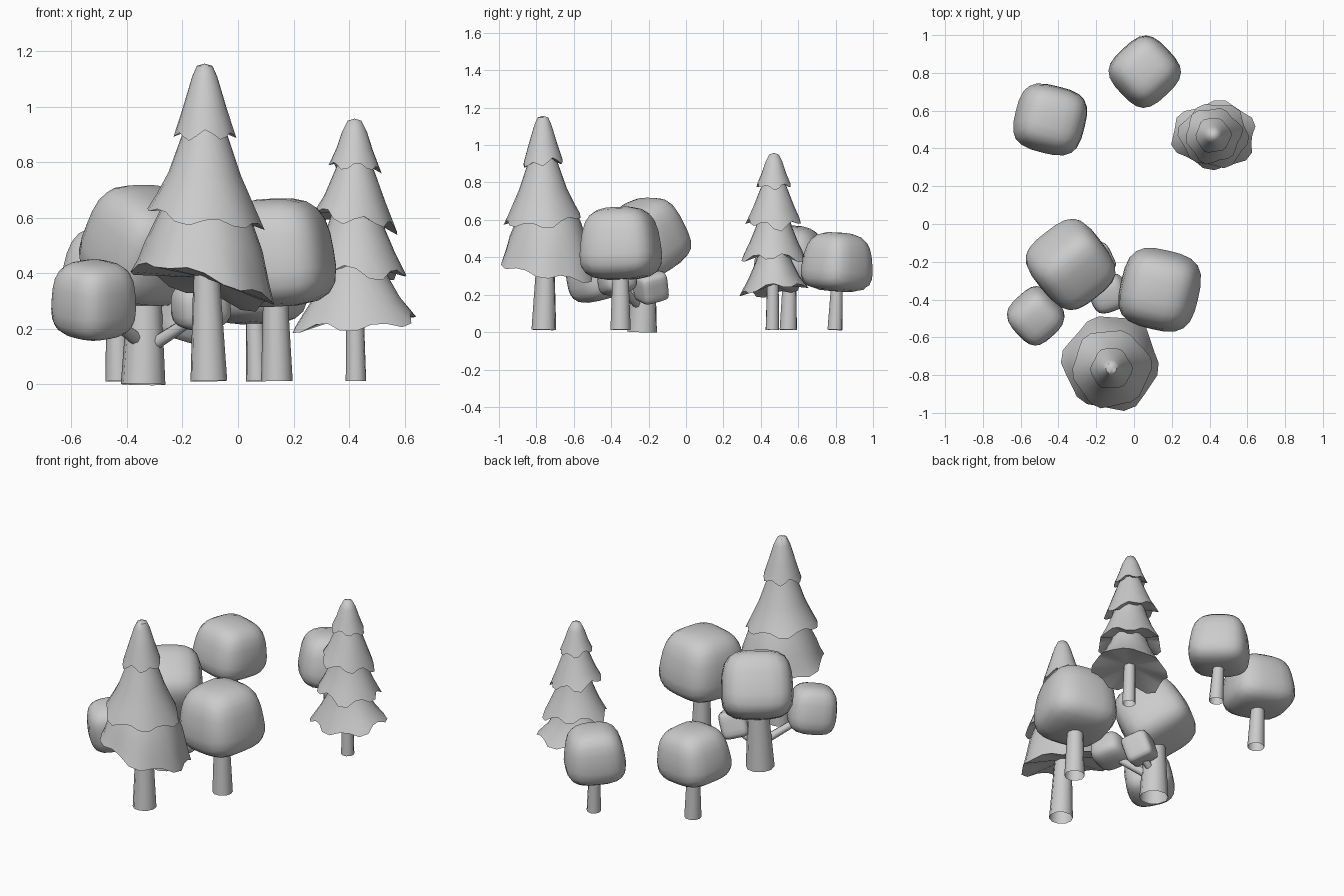
import bpy, bmesh, math, random
from mathutils import Vector, Euler

if "Cube" in bpy.data.objects:
    bpy.data.objects.remove(bpy.data.objects["Cube"])

random.seed(4)


def finish(bm, name, angle=50):
    bmesh.ops.recalc_face_normals(bm, faces=bm.faces)
    me = bpy.data.meshes.new(name)
    bm.to_mesh(me)
    bm.free()
    ob = bpy.data.objects.new(name, me)
    bpy.context.collection.objects.link(ob)
    bpy.ops.object.select_all(action='DESELECT')
    ob.select_set(True)
    bpy.context.view_layer.objects.active = ob
    bpy.ops.object.shade_smooth_by_angle(angle=math.radians(angle))
    return ob


def limb(name, p0, p1, r0, r1, sides=10):
    """Open tapered trunk or branch between two points."""
    p0, p1 = Vector(p0), Vector(p1)
    d = p1 - p0
    bm = bmesh.new()
    bmesh.ops.create_cone(bm, cap_ends=False, segments=sides,
                          radius1=r0, radius2=r1, depth=d.length)
    rot = d.to_track_quat('Z', 'Y')
    for v in bm.verts:
        v.co = rot @ v.co + (p0 + p1) / 2
    return finish(bm, name)


def foliage(name, centre, half, rot, taper=0.12, power=3.2):
    """Rounded block of leaves: a cube swelled to a super-ellipsoid."""
    bm = bmesh.new()
    bmesh.ops.create_cube(bm, size=2)
    bmesh.ops.subdivide_edges(bm, edges=bm.edges[:], cuts=5, use_grid_fill=True)
    e = Euler([math.radians(a) for a in rot])
    for v in bm.verts:
        n = sum(abs(c) ** power for c in v.co) ** (1 / power)
        c = v.co / n
        k = 1 - taper * c.z
        c = Vector((c.x * half[0] * k, c.y * half[1] * k, c.z * half[2]))
        c.rotate(e)
        v.co = c + Vector(centre)
    return finish(bm, name)


def tier(name, cx, cy, profile, tilt, sy=1.0, wave=0.015, peak=False, sides=24, ragged=0.05):
    """Ragged skirt of needles; the rim is tilted and wavy."""
    bm = bmesh.new()
    ph = random.uniform(0, 6)
    rings = []
    z0, z1 = profile[0][1], profile[-1][1]
    for r, z in profile:
        t = (z0 - z) / (z0 - z1)
        ring = []
        for i in range(sides):
            a = math.tau * i / sides
            w = math.sin(6 * a + ph) + 0.5 * math.sin(3 * a + 2 * ph)
            rr = r * (1 + ragged * t * t * w)
            x, y = rr * math.cos(a), rr * math.sin(a) * sy
            dz = t * t * (tilt[0] * x + tilt[1] * y - wave * w)
            ring.append(bm.verts.new((cx + x, cy + y, z + dz)))
        rings.append(ring)
    for a, b in zip(rings, rings[1:]):
        for i in range(sides):
            j = (i + 1) % sides
            bm.faces.new((a[i], a[j], b[j], b[i]))
    # rounded tip and hollowed underside
    top = bm.verts.new((cx, cy, z0 + (0.008 if peak else 0)))
    low = bm.verts.new((cx, cy, z1 + 0.03))
    for i in range(sides):
        j = (i + 1) % sides
        bm.faces.new((rings[0][j], rings[0][i], top))
        bm.faces.new((rings[-1][i], rings[-1][j], low))
    return finish(bm, name)


# large pine
limb("large_pine_trunk", (-0.105, -0.76, 0.012), (-0.115, -0.75, 0.45), 0.067, 0.045)
ax, ay = -0.12, -0.765
tier("large_pine_top", ax, ay, [(0.028, 1.148), (0.045, 1.11), (0.078, 1.0), (0.108, 0.905)],
     (0, 0.1), peak=True)
tier("large_pine_middle", ax, ay, [(0.06, 0.96), (0.085, 0.89), (0.13, 0.76), (0.17, 0.675), (0.205, 0.605)],
     (-0.15, 0.1))
tier("large_pine_bottom", ax - 0.002, -0.735, [(0.11, 0.72), (0.17, 0.6), (0.21, 0.5), (0.23, 0.42), (0.25, 0.355)],
     (-0.26, -0.15))

# small pine
limb("small_pine_trunk", (0.425, 0.462, 0.012), (0.42, 0.465, 0.35), 0.037, 0.03)
bx, by = 0.42, 0.47
tier("small_pine_top", bx, by, [(0.025, 0.95), (0.045, 0.91), (0.065, 0.85), (0.092, 0.785)],
     (-0.1, 0), wave=0.012, peak=True)
tier("small_pine_upper", bx, by, [(0.05, 0.82), (0.075, 0.76), (0.11, 0.67), (0.145, 0.595)],
     (-0.2, 0), wave=0.018, ragged=0.07)
tier("small_pine_lower", bx + 0.005, by, [(0.08, 0.64), (0.105, 0.56), (0.14, 0.48), (0.18, 0.405)],
     (-0.05, 0), 0.93, wave=0.02, ragged=0.07)
tier("small_pine_bottom", bx + 0.005, by, [(0.09, 0.46), (0.12, 0.38), (0.165, 0.3), (0.22, 0.225)],
     (0.08, 0.12), 0.8, wave=0.015, ragged=0.07)

# branching round tree
limb("branching_trunk", (-0.342, -0.235, 0.0), (-0.335, -0.22, 0.42), 0.081, 0.055)
foliage("branching_crown", (-0.33, -0.22, 0.503), (0.2, 0.195, 0.195), (28, 0, 38), 0.05, 3.4)
limb("left_branch", (-0.35, -0.25, 0.15), (-0.5, -0.46, 0.27), 0.025, 0.02, 8)
foliage("left_cluster", (-0.52, -0.49, 0.305), (0.133, 0.133, 0.14), (10, -8, 42), 0.05)
limb("right_branch", (-0.31, -0.25, 0.14), (-0.14, -0.36, 0.25), 0.025, 0.02, 8)
foliage("right_cluster", (-0.135, -0.37, 0.285), (0.1, 0.095, 0.083), (8, -8, 20), 0.05)
limb("back_branch", (-0.33, -0.22, 0.14), (-0.21, -0.19, 0.21), 0.022, 0.02, 8)
foliage("back_cluster", (-0.2, -0.19, 0.245), (0.078, 0.078, 0.08), (15, 15, 30), 0, 6)

# simple round trees: trunk base, trunk radius, crown centre, crown half size, rotation
round_trees = [
    ("right", (0.14, -0.35), 0.057, (0.133, -0.35, 0.475), (0.203, 0.206, 0.195), (2, -2, -13)),
    ("left_back", (-0.43, 0.547), 0.048, (-0.44, 0.555, 0.408), (0.182, 0.175, 0.16), (-3, 4, -14)),
    ("far_back", (0.07, 0.797), 0.041, (0.057, 0.81, 0.375), (0.165, 0.163, 0.158), (-3, 3, 43)),
]
for label, (x, y), r, c, half, rot in round_trees:
    limb(label + "_trunk", (x, y, 0.012), (c[0], c[1], c[2] - 0.05), r, r * 0.7)
    foliage(label + "_crown", c, half, rot)
